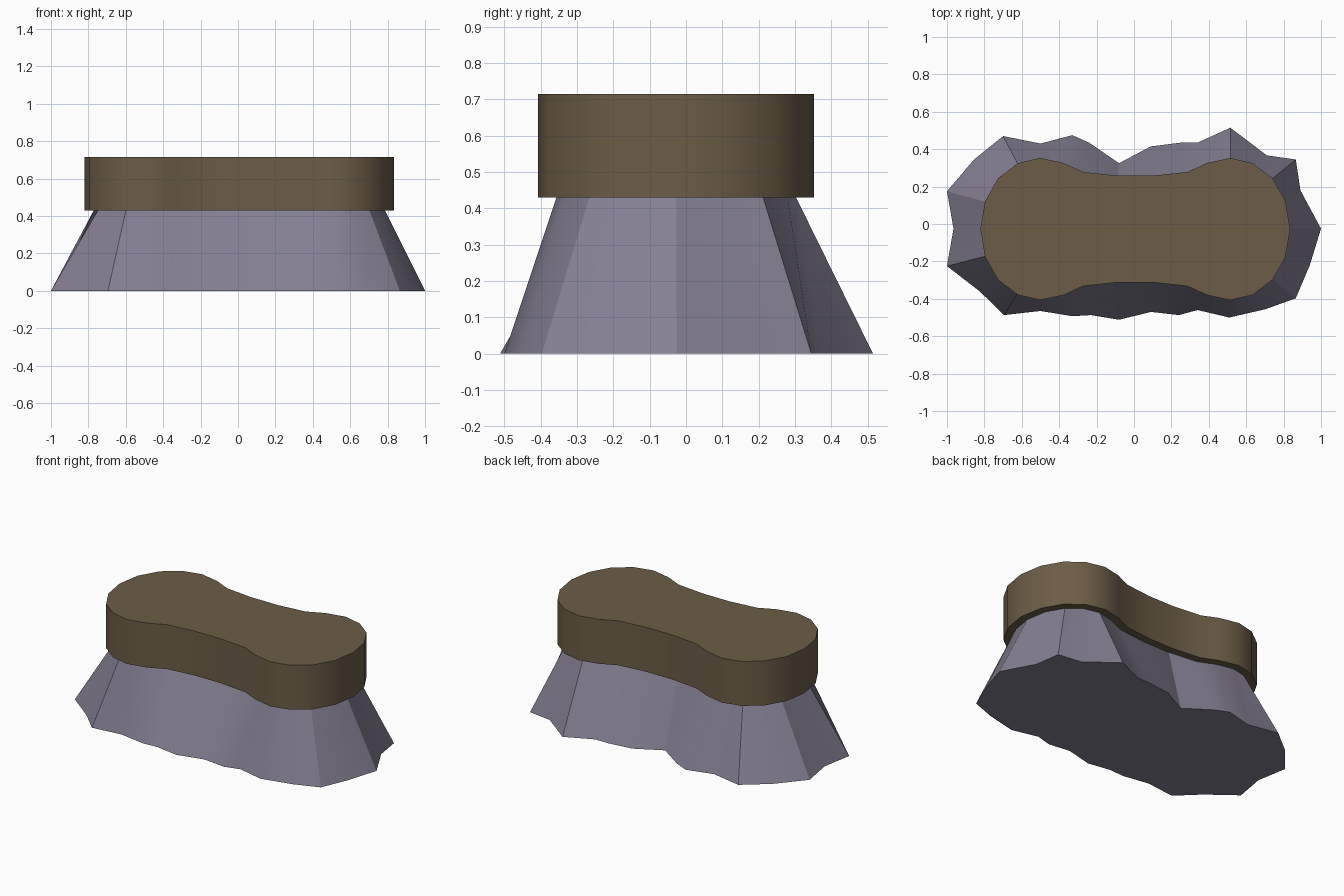
import bpy, bmesh, math
from mathutils import Vector

if "Cube" in bpy.data.objects:
    bpy.data.objects.remove(bpy.data.objects["Cube"])

CX, CY = 0.007, -0.027      # centre of the waisted cap outline
Z_JOIN, Z_TOP = 0.43, 0.715


def material(name, rgb):
    m = bpy.data.materials.new(name)
    m.diffuse_color = (*rgb, 1)
    m.use_nodes = True
    m.node_tree.nodes["Principled BSDF"].inputs["Base Color"].default_value = m.diffuse_color
    return m


def loft(name, low, high, z0, z1, mat):
    """Closed solid between two outlines with matching points."""
    bm = bmesh.new()
    a = [bm.verts.new((x, y, z0)) for x, y in low]
    b = [bm.verts.new((x, y, z1)) for x, y in high]
    n = len(a)
    bm.faces.new(a[::-1])
    bm.faces.new(b)
    for i in range(n):
        j = (i + 1) % n
        bm.faces.new((a[i], a[j], b[j], b[i]))
    bmesh.ops.recalc_face_normals(bm, faces=bm.faces)
    me = bpy.data.meshes.new(name)
    bm.to_mesh(me)
    bm.free()
    me.materials.append(mat)
    ob = bpy.data.objects.new(name, me)
    bpy.context.collection.objects.link(ob)
    bpy.ops.object.select_all(action='DESELECT')
    ob.select_set(True)
    bpy.context.view_layer.objects.active = ob
    bpy.ops.object.shade_smooth_by_angle(angle=math.radians(30))
    return ob


def inset(pts, d):
    """Move each outline point inward along its normal."""
    out = []
    for i, p in enumerate(pts):
        t = Vector(pts[(i + 1) % len(pts)]) - Vector(pts[i - 1])
        out.append(Vector(p) - Vector((t.y, -t.x)).normalized() * d)
    return out


# Waisted outline: one quarter, mirrored both ways, counter-clockwise from +x
quarter = [(0.828, 0), (0.803, 0.15), (0.733, 0.272), (0.628, 0.352),
           (0.508, 0.38), (0.383, 0.353), (0.278, 0.305), (0.093, 0.285)]
half = quarter + [(-x, y) for x, y in quarter[::-1]]
outline = half + [(x, -y) for x, y in half[-2:0:-1]]
outline = [(x + CX, y + CY) for x, y in outline]

# Ragged ground outline, one point under each outline point
ground = [(1, -0.025), (0.89, 0.18), (0.865, 0.345), (0.71, 0.367),
          (0.515, 0.515), (0.34, 0.435), (0.25, 0.435), (0.09, 0.415),
          (-0.08, 0.325), (-0.24, 0.435), (-0.33, 0.475), (-0.50, 0.43),
          (-0.70, 0.47), (-0.855, 0.345), (-1, 0.175), (-0.965, -0.025),
          (-1, -0.225), (-0.825, -0.36), (-0.695, -0.487), (-0.50, -0.465),
          (-0.33, -0.493), (-0.23, -0.487), (-0.08, -0.512), (0.09, -0.47),
          (0.24, -0.487), (0.34, -0.46), (0.51, -0.50), (0.705, -0.455),
          (0.865, -0.397), (0.94, -0.22)]

stone = material("grey_violet_stone", (0.235, 0.212, 0.290))
earth = material("brown_earth", (0.150, 0.108, 0.062))

# Flared base and overhanging cap slab
loft("flared_base", ground, inset(outline, 0.05), 0, Z_JOIN, stone)
loft("cap_slab", outline, outline, Z_JOIN, Z_TOP, earth)
